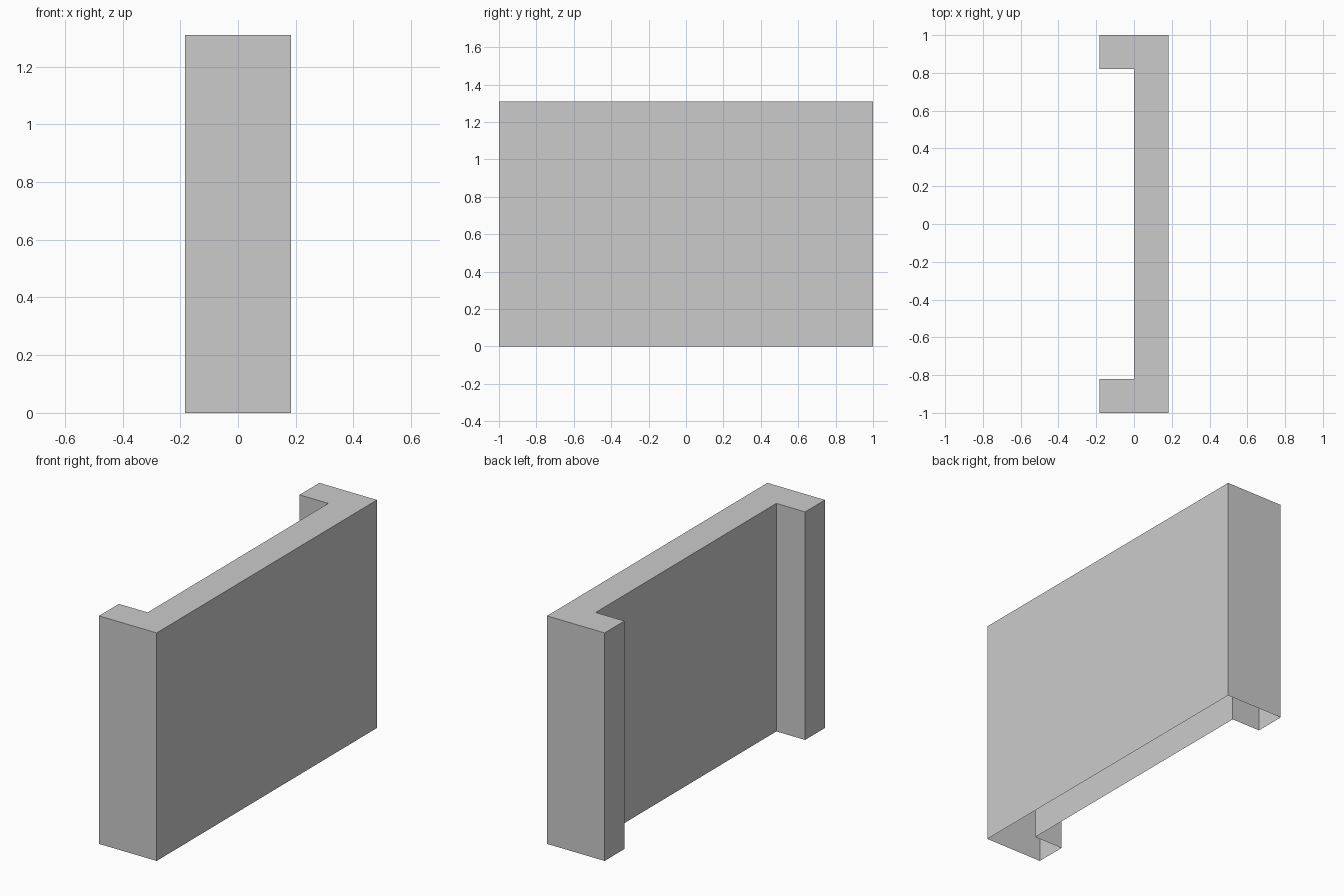
import bpy
import bmesh

cube = bpy.data.objects.get("Cube")
if cube:
    bpy.data.objects.remove(cube, do_unlink=True)

HALF_DEPTH = 0.183   # half size in x
HALF_LENGTH = 1.0    # half size in y
LEG = 0.82           # inner side of the end returns
HEIGHT = 1.31

# Plain grey
grey = bpy.data.materials.new("plain_grey")
grey.use_nodes = True
colour = (0.6, 0.6, 0.6, 1)
grey.diffuse_color = colour
grey.node_tree.nodes["Principled BSDF"].inputs["Base Color"].default_value = colour

# C-shaped footprint, counter-clockwise: half of it mirrored in y
half = [(HALF_DEPTH, HALF_LENGTH), (-HALF_DEPTH, HALF_LENGTH),
        (-HALF_DEPTH, LEG), (0, LEG)]
profile = half + [(x, -y) for x, y in reversed(half)]

# Panel with end returns: raised from the footprint, capped on top, open below
bm = bmesh.new()
base = bm.faces.new([bm.verts.new((x, y, 0)) for x, y in profile])
raised = bmesh.ops.extrude_face_region(bm, geom=[base], use_keep_orig=True)
top_verts = [v for v in raised["geom"] if isinstance(v, bmesh.types.BMVert)]
bmesh.ops.translate(bm, verts=top_verts, vec=(0, 0, HEIGHT))
bmesh.ops.recalc_face_normals(bm, faces=bm.faces)
bottom = [f for f in bm.faces if all(v.co.z < 0.01 for v in f.verts)]
bmesh.ops.delete(bm, geom=bottom, context="FACES_ONLY")

mesh = bpy.data.meshes.new("wall_panel")
bm.to_mesh(mesh)
bm.free()
mesh.materials.append(grey)
panel = bpy.data.objects.new("wall_panel", mesh)
bpy.context.collection.objects.link(panel)
